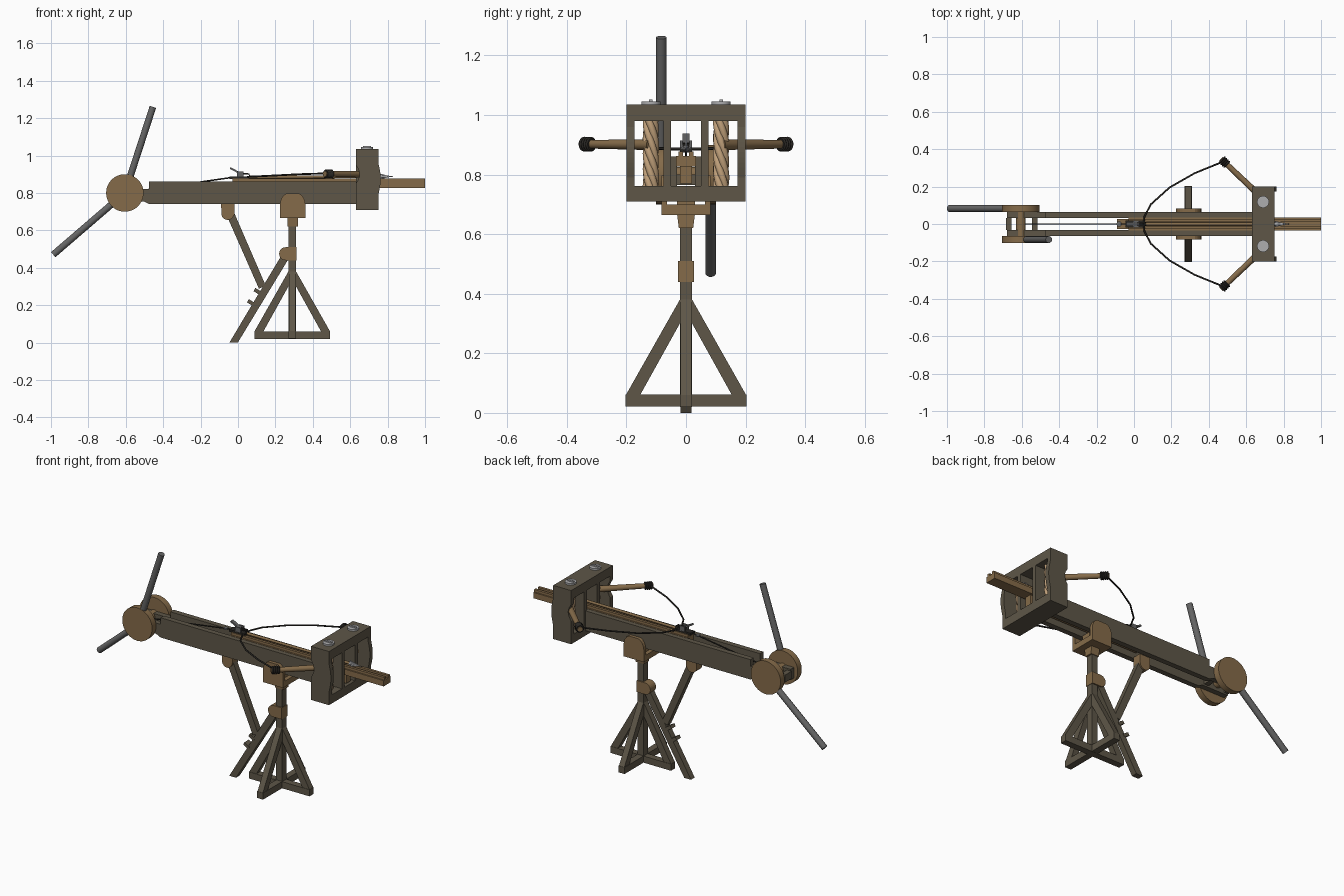
import bpy, bmesh, math
from mathutils import Vector

if "Cube" in bpy.data.objects:
    bpy.data.objects.remove(bpy.data.objects["Cube"])


def material(name, rgb):
    m = bpy.data.materials.new(name)
    m.diffuse_color = (*rgb, 1)
    m.use_nodes = True
    m.node_tree.nodes["Principled BSDF"].inputs["Base Color"].default_value = m.diffuse_color
    return m


DARK = material("dark wood", (0.112, 0.094, 0.064))
TAN = material("tan wood", (0.235, 0.148, 0.068))
ROPE = material("twisted rope", (0.54, 0.36, 0.20))
GREY = material("grey iron", (0.13, 0.13, 0.13))
STEEL = material("pale steel", (0.42, 0.42, 0.43))
BLACK = material("black cord", (0.022, 0.020, 0.017))


def finish(name, bm, mat, smooth=False):
    bmesh.ops.recalc_face_normals(bm, faces=bm.faces)
    me = bpy.data.meshes.new(name)
    bm.to_mesh(me)
    bm.free()
    me.materials.append(mat)
    ob = bpy.data.objects.new(name, me)
    bpy.context.collection.objects.link(ob)
    if smooth:
        bpy.ops.object.select_all(action='DESELECT')
        ob.select_set(True)
        bpy.context.view_layer.objects.active = ob
        bpy.ops.object.shade_smooth_by_angle(angle=math.radians(40))
    return ob


def prism(name, pts, axis, a, b, mat):
    """Extrude a 2D profile along an axis from a to b."""
    place = {'x': lambda u, v, t: (t, u, v), 'y': lambda u, v, t: (u, t, v),
             'z': lambda u, v, t: (u, v, t)}[axis]
    bm = bmesh.new()
    lo = [bm.verts.new(place(u, v, a)) for u, v in pts]
    hi = [bm.verts.new(place(u, v, b)) for u, v in pts]
    bm.faces.new(lo)
    bm.faces.new(hi)
    n = len(pts)
    for i in range(n):
        bm.faces.new((lo[i], lo[(i + 1) % n], hi[(i + 1) % n], hi[i]))
    return finish(name, bm, mat)


def box(name, x0, x1, y0, y1, z0, z1, mat):
    return prism(name, [(x0, z0), (x1, z0), (x1, z1), (x0, z1)], 'y', y0, y1, mat)


def rod(name, p, q, r1, mat, r2=None, seg=24):
    p, q = Vector(p), Vector(q)
    bm = bmesh.new()
    bmesh.ops.create_cone(bm, cap_ends=True, segments=seg, radius1=r1,
                          radius2=r1 if r2 is None else r2, depth=(q - p).length)
    rot = (q - p).to_track_quat('Z', 'Y').to_matrix().to_4x4()
    bmesh.ops.transform(bm, matrix=rot, verts=bm.verts)
    bmesh.ops.translate(bm, vec=(p + q) / 2, verts=bm.verts)
    return finish(name, bm, mat, True)


def cord(name, paths, r, mat, kind='POLY'):
    cu = bpy.data.curves.new(name, 'CURVE')
    cu.dimensions = '3D'
    cu.bevel_depth, cu.bevel_resolution, cu.use_fill_caps = r, 2, True
    for pts in paths:
        s = cu.splines.new(kind)
        s.points.add(len(pts) - 1)
        for pt, co in zip(s.points, pts):
            pt.co = (*co, 1)
    cu.materials.append(mat)
    ob = bpy.data.objects.new(name, cu)
    bpy.context.collection.objects.link(ob)
    bpy.ops.object.select_all(action='DESELECT')
    ob.select_set(True)
    bpy.context.view_layer.objects.active = ob
    bpy.ops.object.convert(target='MESH')


def arc(cx, cz, r, a0, a1, n=12):
    return [(cx + r * math.cos(math.radians(a0 + (a1 - a0) * i / n)),
             cz + r * math.sin(math.radians(a0 + (a1 - a0) * i / n))) for i in range(n + 1)]


# Stock rails, with a lower tenon that carries the winch
RAIL = [(-0.68, 0.755), (-0.505, 0.755), (-0.475, 0.74), (0.64, 0.74),
        (0.64, 0.86), (-0.475, 0.86), (-0.475, 0.82), (-0.68, 0.82)]
for s, side in ((-1, "right"), (1, "left")):
    prism(f"stock_rail_{side}", RAIL, 'y', s * 0.031, s * 0.063, DARK)
box("stock_end_block", -0.685, -0.655, -0.031, 0.031, 0.765, 0.81, DARK)
box("stock_cross_block", -0.545, -0.515, -0.031, 0.031, 0.765, 0.80, DARK)

# Slider with bolt groove and a tongue running between the rails
prism("slider", [(-0.034, 0.827), (0.034, 0.827), (0.034, 0.862), (0.026, 0.862), (0.026, 0.877),
                 (0.01, 0.877), (0.01, 0.862), (-0.01, 0.862), (-0.01, 0.877),
                 (-0.026, 0.877), (-0.026, 0.862), (-0.034, 0.862)], 'x', -0.03, 1.0, TAN)
box("slider_tongue", -0.03, 0.74, -0.02, 0.02, 0.77, 0.827, TAN)

# Torsion frame: plates, inner posts, bulged side posts
box("frame_top", 0.63, 0.75, -0.2, 0.2, 0.98, 1.035, DARK)
box("frame_bottom", 0.63, 0.75, -0.2, 0.2, 0.71, 0.762, DARK)
bulge = [(0.75 + 0.013 * math.sin(math.pi * i / 10), 0.79 + 0.17 * i / 10) for i in range(11)]
notch = [(0.63 + 0.02 * math.sin(math.pi * i / 8), 0.95 - 0.1 * i / 8) for i in range(9)]
post = [(0.63, 0.762), (0.75, 0.762)] + bulge + [(0.75, 0.98), (0.63, 0.98)] + notch
HALF = [(0.48, 0.335, 0.905), (0.325, 0.272, 0.90), (0.19, 0.195, 0.893),
        (0.09, 0.105, 0.888), (0.056, 0.04, 0.886)]
for s, side in ((-1, "right"), (1, "left")):
    prism(f"frame_outer_post_{side}", post, 'y', s * 0.173, s * 0.2, DARK)
    box(f"frame_inner_post_{side}", 0.63, 0.75, s * 0.05, s * 0.076, 0.762, 0.98, DARK)
    # Twisted rope spring
    strands = []
    for k in range(5):
        strands.append([(0.69 + 0.015 * math.cos(a), s * 0.118 + 0.015 * math.sin(a), 0.75 + 0.24 * t / 24)
                        for t in range(25)
                        for a in [2 * math.pi * (k / 5 - 0.9 * t / 24)]])
    cord(f"rope_spring_{side}", strands, 0.0125, ROPE)
    # Washer and tightening bar
    rod(f"washer_{side}", (0.69, s * 0.118, 1.03), (0.69, s * 0.118, 1.045), 0.032, STEEL)
    box(f"washer_bar_{side}", 0.668, 0.712, s * 0.118 - 0.006, s * 0.118 + 0.006, 1.04, 1.052, STEEL)
    # Bow arm with cord binding at its tip
    root, tip = Vector((0.705, s * 0.12, 0.90)), Vector((0.465, s * 0.349, 0.902))
    d = (tip - root).normalized()
    rod(f"bow_arm_{side}", root, tip, 0.018, TAN, 0.014)
    for i in range(4):
        c = tip - d * (0.004 + 0.011 * i)
        rod(f"tip_binding_{side}_{i + 1}", c - d * 0.0065, c, 0.025, BLACK, 0.020, 16)
        rod(f"tip_binding_core_{side}_{i + 1}", c - d * 0.011, c - d * 0.0065, 0.020, BLACK, 0.025, 16)

# Bowstring drawn back to the claw
mirror = [(x, -y, z) for x, y, z in reversed(HALF)]
cord("bowstring", [HALF + [(0.052, 0, 0.886)] + mirror], 0.0048, BLACK)

# Trigger: claw, fork cheeks, handle, hauling ring and rope
box("trigger_base", -0.045, 0.06, -0.02, 0.02, 0.874, 0.888, BLACK)
for s, side in ((-1, "right"), (1, "left")):
    box(f"trigger_cheek_{side}", -0.005, 0.03, s * 0.011, s * 0.02, 0.885, 0.915, GREY)
    prism(f"claw_{side}", [(0.0, 0.895), (0.055, 0.90), (0.068, 0.88), (0.06, 0.905), (0.0, 0.908)],
          'y', s * 0.003, s * 0.01, BLACK)
prism("trigger_handle", [(-0.045, 0.93), (0.025, 0.892), (0.03, 0.90), (-0.04, 0.938)],
      'y', -0.011, 0.011, GREY)
prism("hauling_ring", arc(-0.08, 0, 0.014, 0, 330, 11), 'z', 0.874, 0.881, GREY)
cord("hauling_rope", [[(-0.605, 0, 0.80), (-0.04, 0, 0.882)]], 0.004, BLACK)

# Bolt with bladed head
rod("bolt_shaft", (0.06, 0, 0.884), (0.76, 0, 0.888), 0.008, TAN, seg=12)
rod("bolt_head", (0.75, 0, 0.888), (0.83, 0, 0.888), 0.012, STEEL, 0.001, 8)
for name, axis, c in (("bolt_blade_flat", 'z', 0.888), ("bolt_blade_upright", 'y', 0)):
    o = 0.888 if axis == 'y' else 0
    prism(name, [(0.75, o - 0.018), (0.82, o), (0.75, o + 0.018), (0.77, o)], axis, c - 0.002, c + 0.002, STEEL)

# Winch: drums, axle and hand levers
WX, WZ = -0.605, 0.80
rod("winch_axle", (WX, -0.08, WZ), (WX, 0.08, WZ), 0.026, TAN)
for s, side, end in ((-1, "right", (-0.455, 1.26)), (1, "left", (-0.988, 0.47))):
    rod(f"winch_disc_{side}", (WX, s * 0.063, WZ), (WX, s * 0.101, WZ), 0.1, TAN, seg=48)
    rod(f"winch_lever_{side}", (WX, s * 0.083, WZ), (end[0], s * 0.083, end[1]), 0.018, GREY)

# Swivel bracket under the stock
cheek = [(0.225, 0.67), (0.36, 0.67)] + arc(0.2925, 0.74, 0.0675, 0, 180)
cheek = [(x, min(z, 0.797)) for x, z in cheek]
for s, side in ((-1, "right"), (1, "left")):
    prism(f"swivel_cheek_{side}", cheek, 'y', s * 0.063, s * 0.083, TAN)
box("swivel_plate", 0.225, 0.36, -0.083, 0.083, 0.665, 0.70, TAN)
box("swivel_core", 0.25, 0.335, -0.03, 0.03, 0.69, 0.745, TAN)
prism("swivel_collar", [(-0.024, 0.62), (0.024, 0.62), (0.03, 0.668), (-0.03, 0.668)],
      'x', 0.265, 0.32, TAN)

# Stand: post, crossed feet, four braces
PX = 0.29
box("stand_post", PX - 0.02, PX + 0.02, -0.02, 0.02, 0.02, 0.63, DARK)
box("foot_beam_long", PX - 0.203, PX + 0.203, -0.02, 0.02, 0.02, 0.06, DARK)
box("foot_beam_cross", PX - 0.02, PX + 0.02, -0.203, 0.203, 0.021, 0.061, DARK)
for s in (-1, 1):
    brace = [(s * 0.203, 0.058), (s * 0.155, 0.058), (s * 0.015, 0.31), (s * 0.015, 0.39)]
    prism(f"stand_brace_x_{s}", [(PX + u, v) for u, v in brace], 'y', -0.018, 0.018, DARK)
    prism(f"stand_brace_y_{s}", brace, 'x', PX - 0.018, PX + 0.018, DARK)

# Rear prop leg with its hinge and stop pegs
prism("prop_hinge", [(0.312, 0.44), (0.312, 0.51)] + arc(0.255, 0.475, 0.035, 90, 270),
      'y', -0.027, 0.027, TAN)
prism("prop_leg", [(-0.046, 0), (-0.001, 0), (0.278, 0.46), (0.242, 0.482)], 'y', -0.018, 0.018, DARK)
for i, (x, z) in enumerate(((0.105, 0.277), (0.07, 0.217))):
    prism(f"stop_peg_{i + 1}", [(x - 0.022, z - 0.002), (x - 0.012, z + 0.015),
                                (x + 0.022, z - 0.006), (x + 0.012, z - 0.023)],
          'y', -0.02, 0.02, DARK)

# Elevation strut hinged below the stock
prism("strut_hinge", [(-0.09, 0.742), (-0.018, 0.742), (-0.02, 0.68)] + arc(-0.055, 0.69, 0.034, 0, -180),
      'y', -0.027, 0.027, TAN)
prism("elevation_strut", [(-0.065, 0.69), (-0.025, 0.705), (0.148, 0.305), (0.112, 0.288)],
      'y', -0.018, 0.018, DARK)
